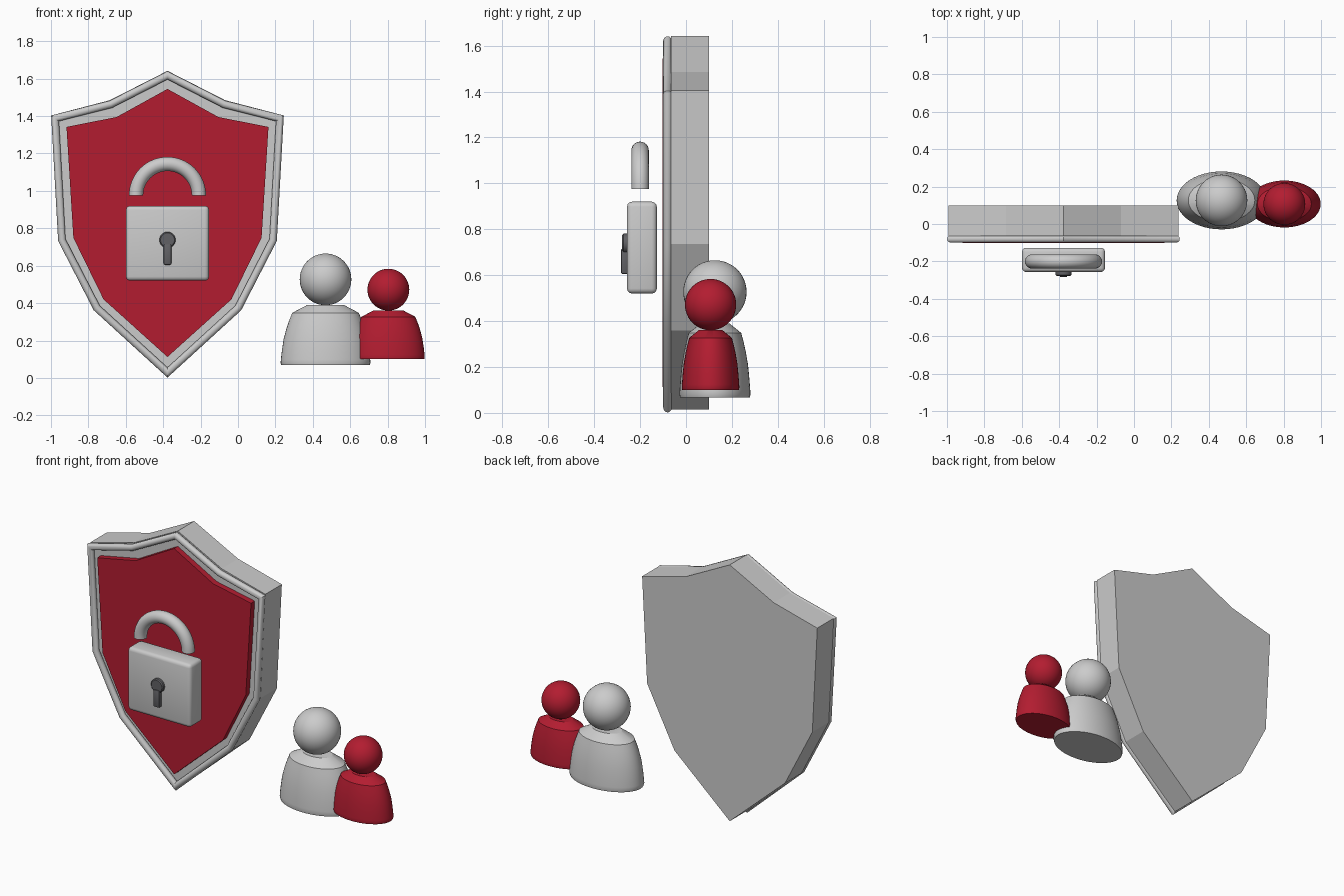
import bpy, bmesh, math
from mathutils import Vector

if "Cube" in bpy.data.objects:
    bpy.data.objects.remove(bpy.data.objects["Cube"])

CX = -0.377  # shield centre line


def material(name, rgb):
    m = bpy.data.materials.new(name)
    m.diffuse_color = (*rgb, 1)
    m.use_nodes = True
    m.node_tree.nodes["Principled BSDF"].inputs["Base Color"].default_value = m.diffuse_color
    return m


RED = material("red", (0.45, 0.012, 0.03))
DARK = material("dark_grey", (0.12, 0.12, 0.13))


def finish(name, bm, mat=None, smooth=None):
    bmesh.ops.recalc_face_normals(bm, faces=bm.faces)
    me = bpy.data.meshes.new(name)
    bm.to_mesh(me)
    bm.free()
    ob = bpy.data.objects.new(name, me)
    bpy.context.collection.objects.link(ob)
    if mat:
        me.materials.append(mat)
    if smooth:
        bpy.ops.object.select_all(action='DESELECT')
        ob.select_set(True)
        bpy.context.view_layer.objects.active = ob
        bpy.ops.object.shade_smooth_by_angle(angle=math.radians(smooth))
    return ob


def mirrored(half):
    """Half outline from top to bottom tip -> closed symmetric outline."""
    left = [(-x, z) for x, z in reversed(half[1:-1])]
    return [Vector((CX + x, z)) for x, z in half + left]


def plate(name, outline, y0, y1, mat=None):
    bm = bmesh.new()
    face = bm.faces.new([bm.verts.new((p.x, y0, p.y)) for p in outline])
    ext = bmesh.ops.extrude_face_region(bm, geom=[face], use_keep_orig=True)
    bmesh.ops.translate(bm, vec=(0, y1 - y0, 0),
                        verts=[g for g in ext["geom"] if isinstance(g, bmesh.types.BMVert)])
    return finish(name, bm, mat)


def loft(bm, rings, cyclic=False):
    n = len(rings[0])
    pairs = list(zip(rings, rings[1:] + rings[:1]))
    for a, b in pairs if cyclic else pairs[:-1]:
        for i in range(n):
            j = (i + 1) % n
            bm.faces.new((a[i], a[j], b[j], b[i]))
    if not cyclic:
        bm.faces.new(rings[0])
        bm.faces.new(rings[-1])


def rim(name, outline, y, r, sides=16):
    """Round moulding with mitred corners."""
    bm = bmesh.new()
    rings = []
    for k, p in enumerate(outline):
        a = (p - outline[k - 1]).normalized()
        b = (outline[(k + 1) % len(outline)] - p).normalized()
        na, nb = Vector((a.y, -a.x)), Vector((b.y, -b.x))
        m = (na + nb).normalized()
        m /= m.dot(na)
        ring = []
        for i in range(sides):
            t = math.tau * i / sides
            q = p + m * (r * math.cos(t))
            ring.append(bm.verts.new((q.x, y + r * math.sin(t), q.y)))
        rings.append(ring)
    loft(bm, rings, True)
    return finish(name, bm, smooth=30)


def box(name, centre, size, bevel, segs, mat=None):
    bm = bmesh.new()
    bmesh.ops.create_cube(bm, size=1)
    bmesh.ops.scale(bm, vec=size, verts=bm.verts)
    bmesh.ops.translate(bm, vec=centre, verts=bm.verts)
    bmesh.ops.bevel(bm, geom=bm.edges[:], offset=bevel, segments=segs,
                    profile=0.5, affect='EDGES')
    return finish(name, bm, mat, smooth=35)


# Shield: slab, rounded rim, red panel
plate("shield_slab", mirrored([(0, 1.642), (0.308, 1.485), (0.615, 1.405),
                               (0.58, 0.735), (0.388, 0.36), (0, 0.015)]), -0.065, 0.1)
rim("shield_rim", mirrored([(0, 1.618), (0.303, 1.463), (0.601, 1.388),
                            (0.565, 0.738), (0.378, 0.374), (0, 0.029)]), -0.08, 0.02)
plate("shield_panel", mirrored([(0, 1.545), (0.272, 1.395), (0.54, 1.342),
                                (0.503, 0.749), (0.342, 0.42), (0, 0.112)]), -0.102, -0.06, RED)

# Padlock body, open shackle and keyhole
box("padlock_body", (CX, -0.192, 0.72), (0.444, 0.13, 0.4), 0.022, 3)

bm = bmesh.new()
rings = []
for k in range(33):
    a = math.pi * k / 32
    ring = []
    for i in range(24):
        t = math.tau * i / 24
        rad = 0.168 + 0.038 * math.cos(t)
        ring.append(bm.verts.new((CX + rad * math.cos(a), -0.2 + 0.038 * math.sin(t),
                                  0.976 + rad * math.sin(a))))
    rings.append(ring)
loft(bm, rings)
finish("padlock_shackle", bm, smooth=40)

bm = bmesh.new()
rings = [[bm.verts.new((CX + r * math.cos(math.tau * i / 32), y,
                        0.738 + r * math.sin(math.tau * i / 32))) for i in range(32)]
         for r, y in ((0.043, -0.25), (0.043, -0.272), (0.037, -0.278))]
loft(bm, rings)
finish("keyhole_disc", bm, DARK, smooth=30)
box("keyhole_slot", (CX, -0.267, 0.66), (0.042, 0.034, 0.11), 0.008, 2, DARK)


# People: oval lathed torso and ball head
TORSO = [(0.236, 0), (0.24, 0.012), (0.239, 0.03), (0.233, 0.08), (0.224, 0.14),
         (0.208, 0.2), (0.193, 0.243), (0.178, 0.28), (0.098, 0.322)]


def person(name, x, y, z, s, mat=None):
    bm = bmesh.new()
    rings = [[bm.verts.new((x + s * r * math.cos(math.tau * i / 48),
                            y + s * r * 0.645 * math.sin(math.tau * i / 48), z + s * h))
              for i in range(48)] for r, h in TORSO]
    loft(bm, rings)
    finish(name + "_torso", bm, mat, smooth=28)
    bm = bmesh.new()
    bmesh.ops.create_uvsphere(bm, u_segments=40, v_segments=24, radius=0.138 * s)
    bmesh.ops.translate(bm, vec=(x, y, z + 0.459 * s), verts=bm.verts)
    finish(name + "_head", bm, mat, smooth=30)


person("large_person", 0.468, 0.126, 0.068, 1.0)
person("small_person", 0.804, 0.107, 0.1, 0.81, RED)
